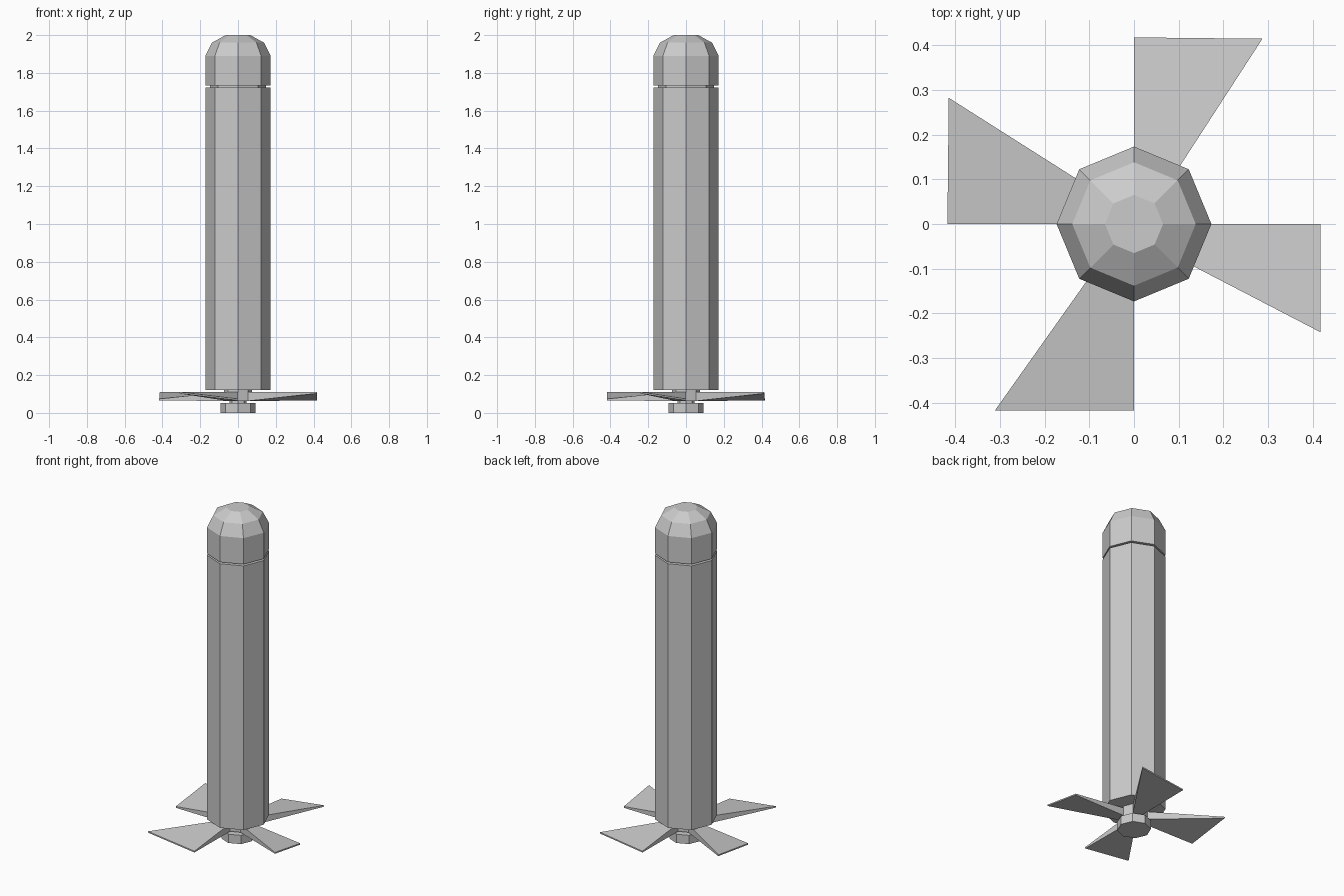
import bpy
from mathutils import Matrix
from math import cos, sin, radians

if "Cube" in bpy.data.objects:
    bpy.data.objects.remove(bpy.data.objects["Cube"])

SIDES = 8


def make_object(name, verts, faces):
    mesh = bpy.data.meshes.new(name)
    mesh.from_pydata(verts, [], faces)
    mesh.update()
    obj = bpy.data.objects.new(name, mesh)
    bpy.context.collection.objects.link(obj)
    return obj


def lathe(name, profile, capped=True):
    """Eight-sided solid from (radius, z) points listed bottom to top."""
    verts = [(r * cos(radians(45 * i)), r * sin(radians(45 * i)), z)
             for r, z in profile for i in range(SIDES)]
    faces = []
    for k in range(len(profile) - 1):
        for i in range(SIDES):
            j = (i + 1) % SIDES
            a, b = k * SIDES, (k + 1) * SIDES
            faces.append((a + i, a + j, b + j, b + i))
    if capped:
        top = (len(profile) - 1) * SIDES
        faces.append(tuple(reversed(range(SIDES))))
        faces.append(tuple(range(top, top + SIDES)))
    return make_object(name, verts, faces)


# Long body, domed cap and the recessed seam between them
lathe("body", [(0.173, 0.122), (0.173, 1.722)])
lathe("seam_ring", [(0.148, 1.722), (0.148, 1.732)], capped=False)
lathe("domed_cap", [(0.173, 1.732), (0.173, 1.89), (0.138, 1.96), (0.065, 2.0)])

# Shaft, propeller hub and nut
HUB_R, HUB_LOW, HUB_HIGH = 0.075, 0.063, 0.111
lathe("upper_shaft", [(0.075, 0.111), (0.075, 0.122)], capped=False)
lathe("propeller_hub", [(HUB_R, HUB_LOW), (HUB_R, HUB_HIGH)])
lathe("lower_shaft", [(0.045, 0.053), (0.045, 0.063)], capped=False)
lathe("end_nut", [(0.093, 0.0), (0.093, 0.053)])


def blade(name, angle, tip_width, outer):
    """Tall at the hub, twisting to a thin slanted edge at the tip."""
    c = HUB_R * cos(radians(45))
    low, high, thin = HUB_LOW + 0.003, HUB_HIGH, 0.008
    verts = [(HUB_R, 0, HUB_LOW), (c, -c, HUB_LOW),
             (c, -c, HUB_HIGH), (HUB_R, 0, HUB_HIGH),
             (0.417, 0, low), (outer, -tip_width, high - thin),
             (outer, -tip_width, high), (0.417, 0, low + thin)]
    # The root stays open against the hub
    faces = [(0, 1, 5, 4), (1, 2, 6, 5), (2, 3, 7, 6), (3, 0, 4, 7), (4, 5, 6, 7)]
    obj = make_object(name, verts, faces)
    obj.data.transform(Matrix.Rotation(radians(angle), 4, 'Z'))
    return obj


# Four blades, each with its own tip width
for name, angle, width, outer in [("blade_right", 0, 0.242, 0.417),
                                  ("blade_back", 90, 0.287, 0.414),
                                  ("blade_left", 180, 0.282, 0.414),
                                  ("blade_front", 270, 0.311, 0.417)]:
    blade(name, angle, width, outer)
